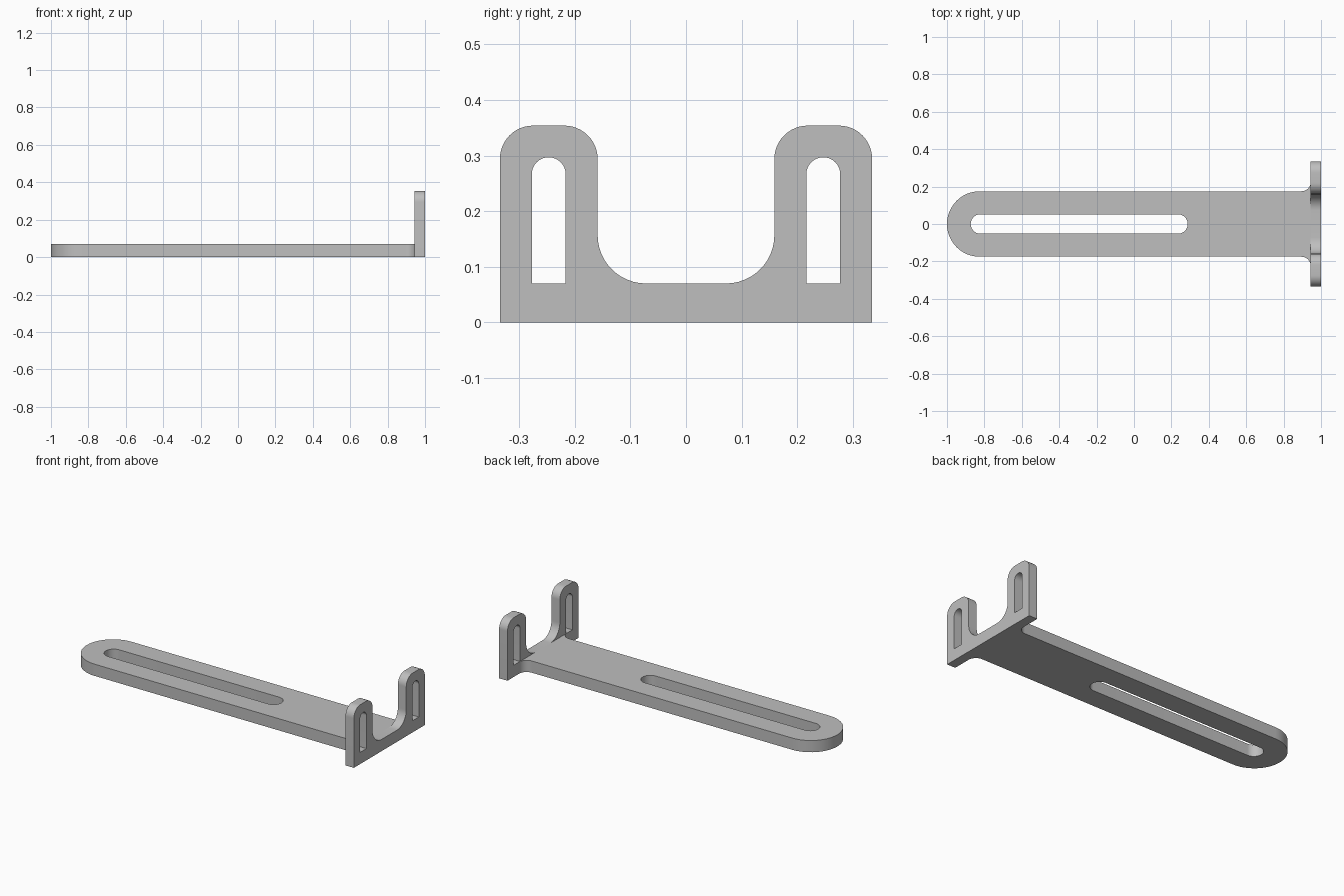
import bpy
import bmesh
import math
from mathutils import Vector

cube = bpy.data.objects.get("Cube")
if cube:
    bpy.data.objects.remove(cube, do_unlink=True)

GREY = (0.52, 0.52, 0.52, 1.0)
metal = bpy.data.materials.new("plain grey metal")
metal.use_nodes = True
metal.diffuse_color = GREY
metal.node_tree.nodes["Principled BSDF"].inputs["Base Color"].default_value = GREY


def rounded(corners, steps=12):
    """Closed outline from (a, b, radius) right-angled corners."""
    pts = []
    for i, (a, b, r) in enumerate(corners):
        p = Vector((a, b))
        u = (Vector(corners[i - 1][:2]) - p).normalized()
        v = (Vector(corners[(i + 1) % len(corners)][:2]) - p).normalized()
        arc = [p]
        if r:
            angles = [math.pi / 2 * k / steps for k in range(steps + 1)]
            arc = [p + (u + v) * r - v * r * math.cos(t) - u * r * math.sin(t) for t in angles]
        for q in arc:
            if all((q - e).length > 1e-4 for e in pts):
                pts.append(q)
    return pts


def mirrored(half):
    """Complete a symmetric outline across the first axis."""
    return half + [(-a, b, r) for a, b, r in reversed(half)]


def slab(name, loops, place, depth):
    """Fill the outline minus its holes, then extrude by the depth vector."""
    bm = bmesh.new()
    edges = []
    for loop in loops:
        vs = [bm.verts.new(place(*p)) for p in loop]
        edges += [bm.edges.new((vs[i - 1], vs[i])) for i in range(len(vs))]
    bmesh.ops.triangle_fill(bm, edges=edges, use_beauty=True, normal=Vector(depth).normalized())
    ext = bmesh.ops.extrude_face_region(bm, geom=bm.faces[:], use_keep_orig=True)
    moved = [g for g in ext["geom"] if isinstance(g, bmesh.types.BMVert)]
    bmesh.ops.translate(bm, verts=moved, vec=depth)
    bmesh.ops.recalc_face_normals(bm, faces=bm.faces[:])
    mesh = bpy.data.meshes.new(name)
    bm.to_mesh(mesh)
    bm.free()
    mesh.materials.append(metal)
    obj = bpy.data.objects.new(name, mesh)
    bpy.context.collection.objects.link(obj)
    bpy.ops.object.select_all(action="DESELECT")
    obj.select_set(True)
    bpy.context.view_layer.objects.active = obj
    bpy.ops.object.shade_smooth_by_angle(angle=math.radians(30))
    return obj


JOIN = 0.945    # where the arm meets the upright plate
THICK = 0.07    # arm thickness
HALF = 0.175    # arm half width
FLARE = 0.05    # fillet at the joint

# Long flat arm with a round end, a flared root and one long slot
arm = rounded([(JOIN, -HALF - FLARE, 0), (JOIN, -HALF, FLARE), (-1, -HALF, HALF),
               (-1, HALF, HALF), (JOIN, HALF, FLARE), (JOIN, HALF + FLARE, 0)])
w = 0.052
arm_slot = rounded([(-0.873, -w, w), (0.287, -w, w), (0.287, w, w), (-0.873, w, w)])
slab("slotted_arm", [arm, arm_slot], lambda a, b: (a, b, 0), (0, 0, THICK))

# Upright end plate: two rounded ears joined by a U-shaped notch
plate = rounded(mirrored([(0.335, 0, 0), (0.335, 0.354, 0.06),
                          (0.159, 0.354, 0.06), (0.159, THICK, 0.087)]))
ear_slots = []
for side in (-1, 1):
    y0, y1, r = side * 0.247 - 0.0305, side * 0.247 + 0.0305, 0.0305
    ear_slots.append(rounded([(y0, THICK, 0), (y1, THICK, 0), (y1, 0.297, r), (y0, 0.297, r)]))
slab("end_plate", [plate] + ear_slots, lambda a, b: (JOIN, a, b), (1 - JOIN, 0, 0))
